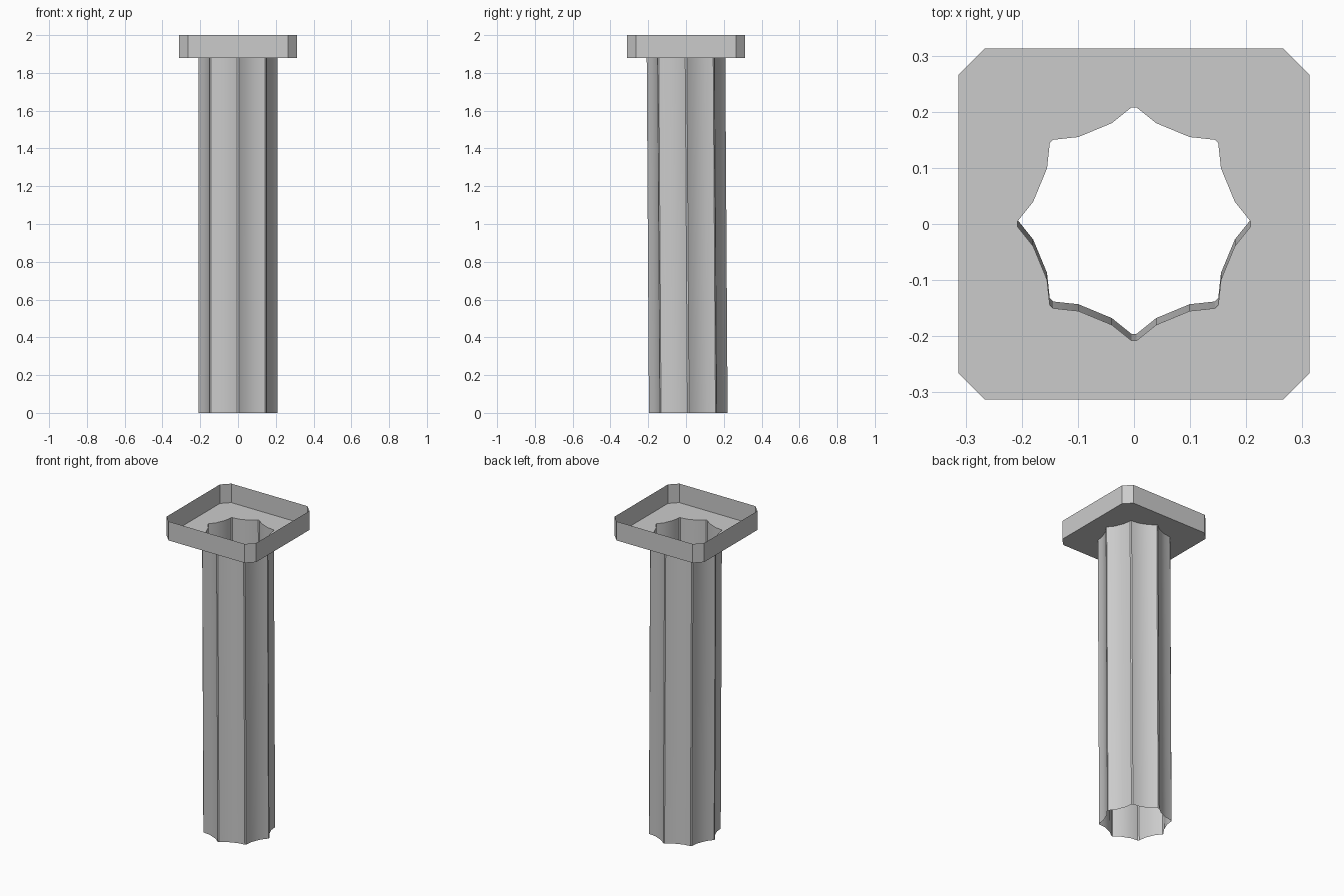
import bpy, bmesh
from math import radians, sin, cos

if "Cube" in bpy.data.objects:
    bpy.data.objects.remove(bpy.data.objects["Cube"])

FLOOR_Z, TOP_Z = 1.88, 2.0
LEAN = 0.012  # the foot of the shaft sits slightly behind its top


def fluted_profile():
    # Eight blunt ridges with shallow three-facet flutes between them
    pts = []
    for i in range(8):
        for off, r in ((-12.4, 0.184), (-1.2, 0.208), (1.2, 0.208), (12.4, 0.184)):
            a = radians(45 * i + off)
            pts.append((r * cos(a), r * sin(a)))
    return pts


def ring(bm, pts, z, dy=0.0):
    return [bm.verts.new((x, y + dy, z)) for x, y in pts]


def walls(bm, low, high):
    n = len(low)
    for i in range(n):
        j = (i + 1) % n
        bm.faces.new((low[i], low[j], high[j], high[i]))


def finish(bm, name):
    mesh = bpy.data.meshes.new(name)
    bm.to_mesh(mesh)
    bm.free()
    obj = bpy.data.objects.new(name, mesh)
    bpy.context.collection.objects.link(obj)
    return obj


# Fluted shaft, an open tube
profile = fluted_profile()
bm = bmesh.new()
walls(bm, ring(bm, profile, 0, LEAN), ring(bm, profile, FLOOR_Z))
shaft = finish(bm, "fluted_shaft")
shaft.data.shade_smooth()
shaft.data.set_sharp_from_angle(angle=radians(22))

# Capital: open square tray with cut corners and a fluted hole in its floor
h, c = 0.313, 0.266
outline = [(h, -c), (h, c), (c, h), (-c, h), (-h, c), (-h, -c), (-c, -h), (c, -h)]
bm = bmesh.new()
outer = ring(bm, outline, FLOOR_Z)
inner = ring(bm, profile, FLOOR_Z)
edges = [bm.edges.new((loop[i - 1], loop[i]))
         for loop in (outer, inner) for i in range(len(loop))]
bmesh.ops.triangle_fill(bm, edges=edges, use_beauty=True, normal=(0, 0, -1))
for f in bm.faces:
    f.normal_update()
    if f.normal.z > 0:
        f.normal_flip()
bmesh.ops.dissolve_limit(bm, angle_limit=0.01, verts=[], edges=[
    e for e in bm.edges if len(e.link_faces) == 2])
walls(bm, outer, ring(bm, outline, TOP_Z))
finish(bm, "capital_tray")
